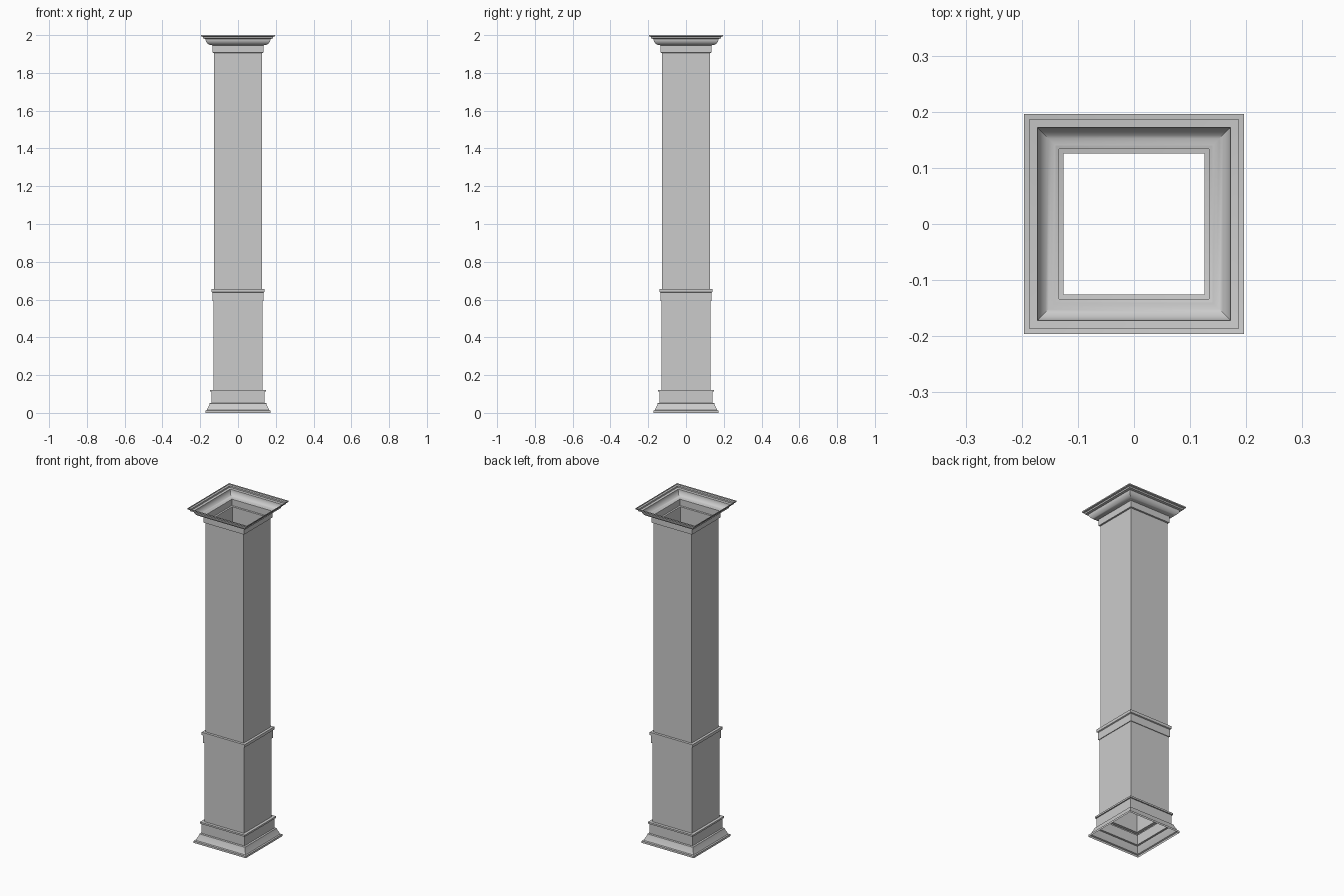
import bpy, bmesh
from math import sin, cos, pi

cube = bpy.data.objects.get("Cube")
if cube:
    bpy.data.objects.remove(cube)

GREY = (0.6, 0.6, 0.6, 1.0)
paint = bpy.data.materials.new("plain grey")
paint.use_nodes = True
paint.diffuse_color = GREY
paint.node_tree.nodes["Principled BSDF"].inputs["Base Color"].default_value = GREY


def square_sweep(name, profile):
    """Sweep a (half width, height) profile around a square, open at both ends."""
    bm = bmesh.new()
    rings = [[bm.verts.new((sx * r, sy * r, z))
              for sx, sy in ((-1, -1), (1, -1), (1, 1), (-1, 1))]
             for r, z in profile]
    for low, high in zip(rings, rings[1:]):
        for i in range(4):
            j = (i + 1) % 4
            bm.faces.new((low[i], low[j], high[j], high[i]))
    mesh = bpy.data.meshes.new(name)
    bm.to_mesh(mesh)
    bm.free()
    mesh.materials.append(paint)
    obj = bpy.data.objects.new(name, mesh)
    bpy.context.collection.objects.link(obj)
    bpy.ops.object.select_all(action="DESELECT")
    obj.select_set(True)
    bpy.context.view_layer.objects.active = obj
    bpy.ops.object.shade_smooth_by_angle()
    return obj


def arc(r0, z0, r1, z1, steps=8):
    """Quarter round that starts flat and ends upright."""
    return [(r0 + (r1 - r0) * sin(t), z0 + (z1 - z0) * (1 - cos(t)))
            for t in (pi / 2 * k / steps for k in range(steps + 1))]


# Stepped foot with a sloping skirt and a thin lip
square_sweep("base_moulding", [
    (0.172, 0), (0.172, 0.012), (0.165, 0.015), (0.152, 0.042), (0.150, 0.051),
    (0.141, 0.053), (0.141, 0.112), (0.148, 0.112), (0.148, 0.122),
    (0.131, 0.122)])

# Wider lower box
square_sweep("pedestal", [(0.131, 0.122), (0.131, 0.592)])

# Band and lip that cap the lower box
square_sweep("pedestal_band", [
    (0.131, 0.592), (0.135, 0.592), (0.135, 0.637), (0.141, 0.640),
    (0.141, 0.657), (0.126, 0.657)])

# Tall upper shaft
square_sweep("shaft", [(0.126, 0.657), (0.126, 1.905)])

# Neck, rounded bowl and stepped rim
square_sweep("capital", [
    (0.126, 1.905), (0.134, 1.907), (0.134, 1.945), (0.140, 1.947)]
    + arc(0.140, 1.947, 0.172, 1.980)
    + [(0.186, 1.982), (0.186, 1.991), (0.196, 1.993), (0.196, 2.0)])
